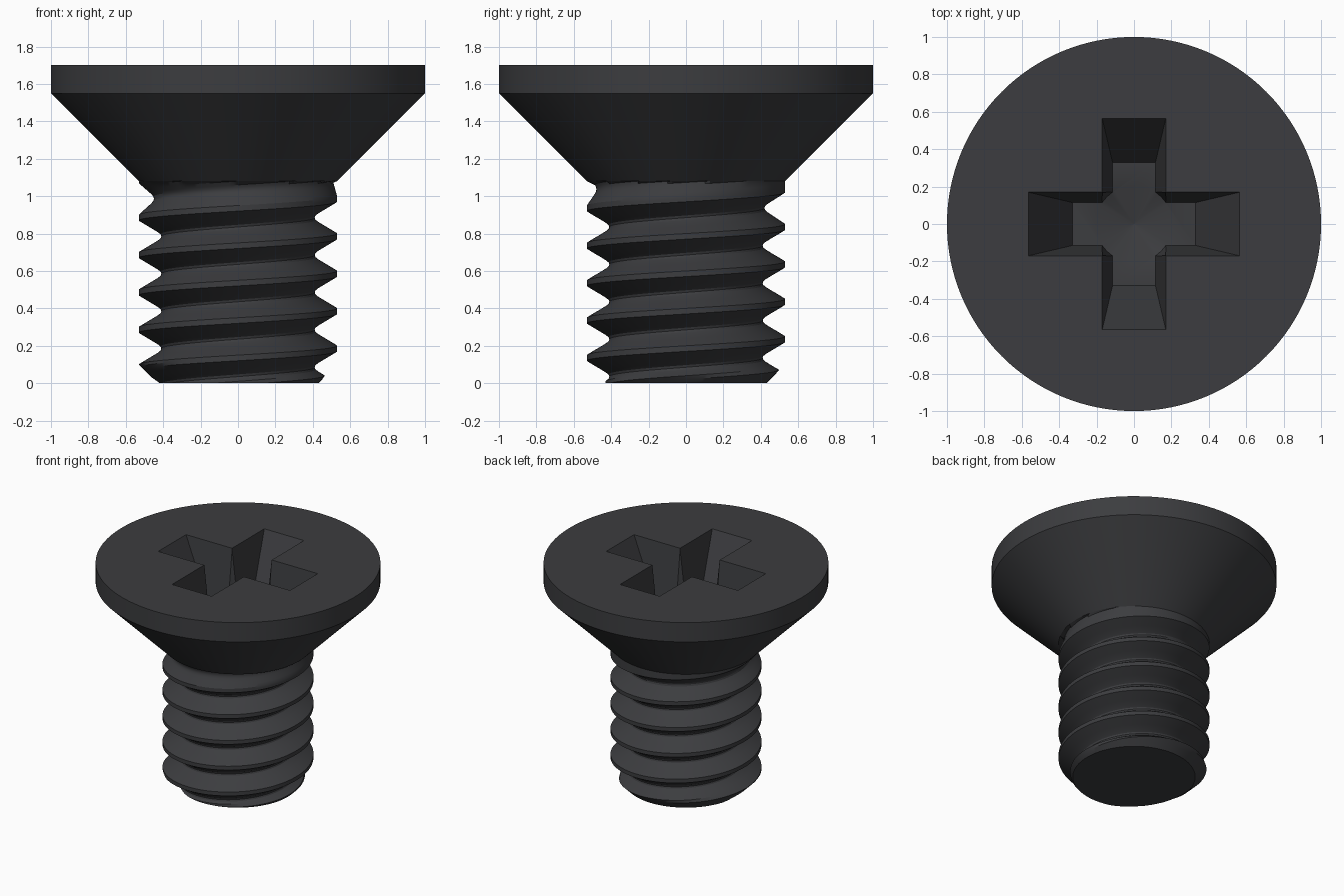
import bpy, bmesh, math

if "Cube" in bpy.data.objects:
    bpy.data.objects.remove(bpy.data.objects["Cube"])

SEG, PITCH, Z0 = 128, 0.2, 0.185          # Z0: crest height on the +x side
MAJOR, NECK, TOP, FLOOR = 0.53, 1.08, 1.70, 1.22

mat = bpy.data.materials.new("dark_metal")
mat.diffuse_color = (0.045, 0.046, 0.05, 1)
mat.use_nodes = True
mat.node_tree.nodes["Principled BSDF"].inputs["Base Color"].default_value = mat.diffuse_color


def make(name, bm):
    bmesh.ops.recalc_face_normals(bm, faces=bm.faces)
    me = bpy.data.meshes.new(name)
    bm.to_mesh(me)
    bm.free()
    ob = bpy.data.objects.new(name, me)
    bpy.context.collection.objects.link(ob)
    me.materials.append(mat)
    return ob


def select(ob):
    bpy.ops.object.select_all(action='DESELECT')
    ob.select_set(True)
    bpy.context.view_layer.objects.active = ob


def loft(name, rings):
    """Closed solid through rings of equal point count."""
    bm = bmesh.new()
    vs = [[bm.verts.new(p) for p in ring] for ring in rings]
    n = len(vs[0])
    for a, b in zip(vs, vs[1:]):
        for i in range(n):
            j = (i + 1) % n
            bm.faces.new((a[i], a[j], b[j], b[i]))
    bm.faces.new(vs[0])
    bm.faces.new(vs[-1])
    return make(name, bm)


def circle(r, z, n=SEG):
    return [(r * math.cos(2 * math.pi * i / n), r * math.sin(2 * math.pi * i / n), z)
            for i in range(n)]


def rect(x, y, z):
    return [(-x, -y, z), (x, -y, z), (x, y, z), (-x, y, z)]


# Countersunk head
head = loft("screw_head", [circle(MAJOR, NECK), circle(1, 1.55), circle(1, TOP)])

# Cross recess: two tapered arms and a conical centre
k = 1 + 0.02 / (TOP - FLOOR)
la, wa = 0.33 + 0.235 * k, 0.115 + 0.055 * k
cutters = [
    loft("cut_arm_x", [rect(0.33, 0.115, FLOOR), rect(la, wa, TOP + 0.02)]),
    loft("cut_arm_y", [rect(0.115, 0.33, FLOOR), rect(wa, la, TOP + 0.02)]),
    loft("cut_centre", [circle(0.002, FLOOR - 0.08, 48), circle(0.205, FLOOR, 48),
                        circle(0.241, TOP + 0.02, 48)]),
]
select(head)
for c in cutters:
    c.hide_render = True
    m = head.modifiers.new(c.name, 'BOOLEAN')
    m.operation, m.solver, m.object = 'DIFFERENCE', 'EXACT', c
    bpy.ops.object.modifier_apply(modifier=m.name)
for c in cutters:
    bpy.data.objects.remove(c)

# Open the underside where the shank joins
bm = bmesh.new()
bm.from_mesh(head.data)
under = [f for f in bm.faces if all(abs(v.co.z - NECK) < 1e-4 for v in f.verts)]
bmesh.ops.delete(bm, geom=under, context='FACES')
bm.to_mesh(head.data)
bm.free()

# Threaded shank: helical profile with run-out at the neck and a tip chamfer
PROFILE = [(0, 0.53), (0.015, 0.53), (0.035, 0.497), (0.055, 0.463), (0.075, 0.43),
           (0.088, 0.414), (0.1, 0.41)]
OFFSETS = [u for u, r in PROFILE] + [PITCH - u for u, r in PROFILE[-2:0:-1]]


def radius(t, z):
    s = (z - Z0) / PITCH - t
    turn = math.floor(s)
    u = (s - turn) * PITCH
    u = min(u, PITCH - u)
    r = PROFILE[-1][1]
    for (u0, r0), (u1, r1) in zip(PROFILE, PROFILE[1:]):
        if u <= u1:
            r = r0 + (r1 - r0) * (u - u0) / (u1 - u0)
            break
    valley = Z0 + PITCH * (t + turn + 0.5)
    fade = max(0, min(1, (1.12 - valley) / 0.2))
    if z >= NECK:
        fade = 0
    return min(MAJOR - (MAJOR - r) * fade, 0.43 + z)


bm = bmesh.new()
cols = []
for i in range(SEG + 1):
    t = i / SEG
    a = 2 * math.pi * t
    col = []
    for turn in range(-3, 6):
        for off in OFFSETS:
            z = max(0, min(NECK, Z0 + PITCH * (t + turn) + off))
            r = radius(t, z)
            col.append(bm.verts.new((r * math.cos(a), r * math.sin(a), z)))
    cols.append(col)
for a, b in zip(cols, cols[1:]):
    for j in range(len(a) - 1):
        bm.faces.new((a[j], b[j], b[j + 1], a[j + 1]))
bmesh.ops.remove_doubles(bm, verts=bm.verts, dist=0.0004)
rim = [e for e in bm.edges if e.is_boundary and all(v.co.z < 0.001 for v in e.verts)]
bmesh.ops.holes_fill(bm, edges=rim, sides=0)
shank = make("threaded_shank", bm)

for ob in (head, shank):
    select(ob)
    bpy.ops.object.shade_smooth_by_angle(angle=math.radians(25))
